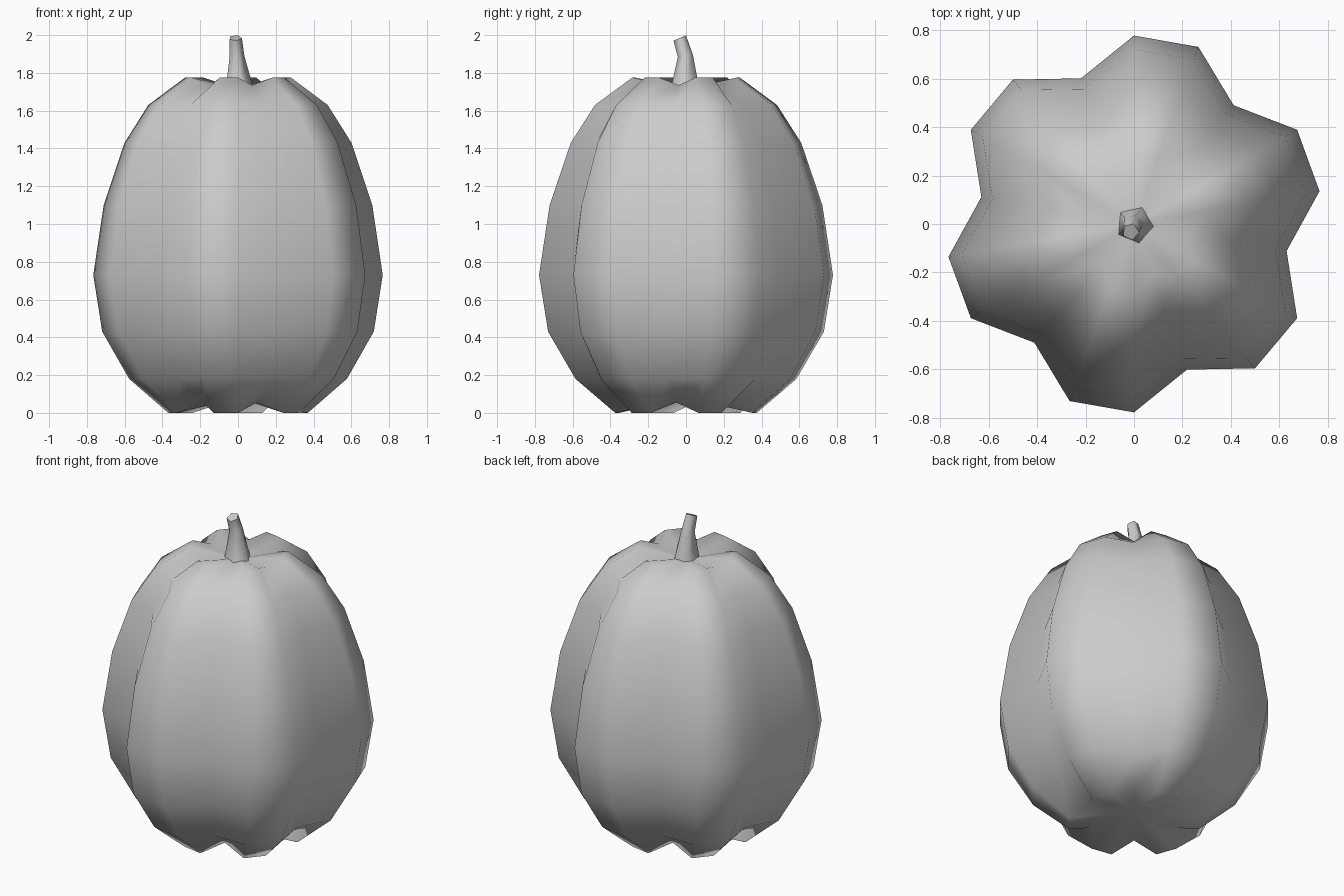
import bpy
import bmesh
from math import sin, cos, radians
from mathutils import Vector

if "Cube" in bpy.data.objects:
    bpy.data.objects.remove(bpy.data.objects["Cube"])


def loft(name, rings, bottom=None, top=None):
    """Skin a list of point rings; each end gets a centre point or a flat cap."""
    bm = bmesh.new()
    loops = [[bm.verts.new(p) for p in ring] for ring in rings]
    n = len(loops[0])
    for a, b in zip(loops, loops[1:]):
        for i in range(n):
            j = (i + 1) % n
            bm.faces.new((a[i], a[j], b[j], b[i])).smooth = True
    for loop, pole in ((loops[0], bottom), (loops[-1], top)):
        if pole is None:
            bm.faces.new(loop)
            continue
        centre = bm.verts.new(pole)
        for i in range(n):
            bm.faces.new((loop[i], loop[(i + 1) % n], centre)).smooth = True
    bmesh.ops.recalc_face_normals(bm, faces=bm.faces[:])
    mesh = bpy.data.meshes.new(name)
    bm.to_mesh(mesh)
    bm.free()
    obj = bpy.data.objects.new(name, mesh)
    bpy.context.collection.objects.link(obj)
    return obj


# Gourd body: six lobes of two ridge points and one valley point each
# (ridge radius, ridge height, valley radius, valley height)
profile = [
    (0.375, 0.00, 0.29, 0.055),
    (0.585, 0.18, 0.48, 0.18),
    (0.730, 0.43, 0.597, 0.43),
    (0.778, 0.73, 0.64, 0.73),
    (0.722, 1.10, 0.593, 1.10),
    (0.610, 1.43, 0.505, 1.43),
    (0.482, 1.63, 0.39, 1.63),
    (0.285, 1.775, 0.22, 1.735),
]
body_rings = []
for ridge_r, ridge_z, valley_r, valley_z in profile:
    ring = []
    for i in range(18):
        a = radians(50 + 20 * i)
        r, z = (valley_r, valley_z) if i % 3 == 0 else (ridge_r, ridge_z)
        ring.append((r * cos(a), r * sin(a), z))
    body_rings.append(ring)
loft("gourd_body", body_rings, bottom=(0, 0, 0.08), top=(0, 0, 1.715))

# Stem: bent, tapering five-sided stalk with a slanted cut end
# (centre, radius, slope of the ring along y)
stem_path = [
    ((0.003, -0.003, 1.725), 0.078, 0.0),
    ((-0.008, -0.002, 1.89), 0.042, 0.15),
    ((-0.014, -0.032, 1.985), 0.035, 0.42),
]
stem_rings = []
for centre, r, slope in stem_path:
    ring = []
    for i in range(5):
        a = radians(67 + 72 * i)
        offset = Vector((r * cos(a), r * sin(a), slope * r * sin(a)))
        ring.append(Vector(centre) + offset)
    stem_rings.append(ring)
loft("stem", stem_rings)
